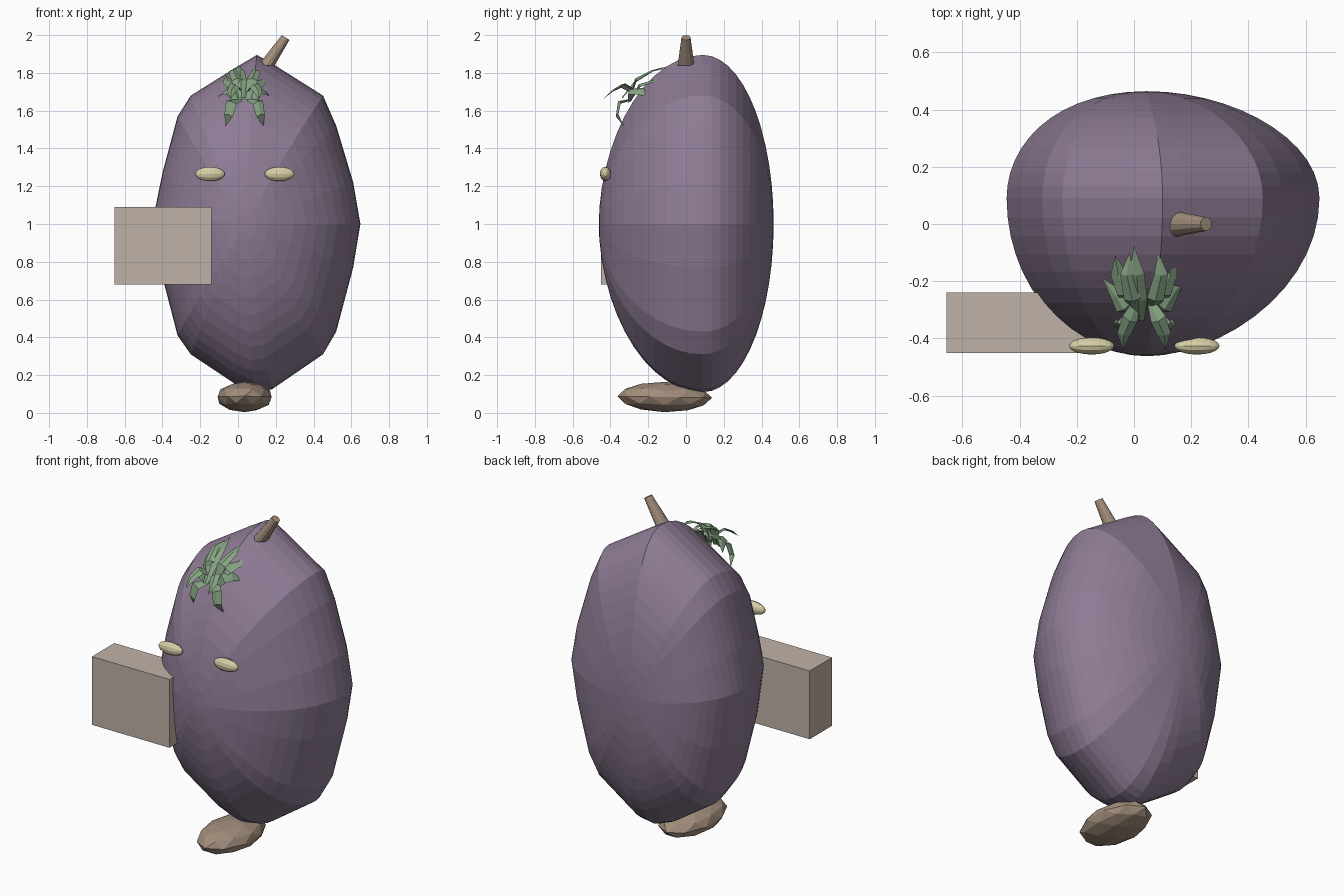
import bpy, math
from mathutils import Vector, Euler

if "Cube" in bpy.data.objects:
    bpy.data.objects.remove(bpy.data.objects["Cube"])


def material(name, rgb):
    m = bpy.data.materials.new(name)
    m.diffuse_color = (*rgb, 1)
    m.use_nodes = True
    m.node_tree.nodes["Principled BSDF"].inputs["Base Color"].default_value = m.diffuse_color
    return m


PURPLE = material("purple skin", (0.27, 0.20, 0.30))
BROWN = material("brown", (0.36, 0.27, 0.20))
TAN = material("tan", (0.53, 0.45, 0.39))
GREEN = material("green", (0.24, 0.37, 0.23))
CREAM = material("cream", (0.68, 0.62, 0.38))


def mesh_object(name, verts, faces, mat):
    me = bpy.data.meshes.new(name)
    me.from_pydata([tuple(v) for v in verts], [], faces)
    me.update()
    me.materials.append(mat)
    ob = bpy.data.objects.new(name, me)
    bpy.context.collection.objects.link(ob)
    return ob


def finish(name, mat, scale=(1, 1, 1)):
    ob = bpy.context.object
    ob.name = name
    ob.scale = scale
    ob.data.materials.append(mat)
    return ob


# Body: faceted front outline lofted from front tip to back tip
OUTLINE = [(0.10, 1.895), (0.18, 1.85), (0.45, 1.68), (0.52, 1.52), (0.61, 1.22),
           (0.648, 1.0), (0.61, 0.77), (0.52, 0.43), (0.45, 0.31), (0.18, 0.125),
           (0.09, 0.11), (-0.01, 0.15), (-0.25, 0.31), (-0.32, 0.41), (-0.395, 0.70),
           (-0.445, 1.05), (-0.40, 1.27), (-0.32, 1.57), (-0.25, 1.68), (-0.01, 1.83)]
N, RINGS, WIDEST = len(OUTLINE), 26, 0.09
verts = [(0.045, -0.462, 0.98)]
for i in range(1, RINGS):
    a = math.pi * i / RINGS
    u = -math.cos(a)
    y = WIDEST + u * (0.552 if u < 0 else 0.374)
    r = math.sin(a) ** (1.08 if u < 0 else 1.0)
    cx = 0.10 - 0.055 * abs(u) ** 2
    for x, z in OUTLINE:
        verts.append((cx + (x - 0.10) * r, y, 1.0 + (z - 1.0) * r))
verts.append((0.045, 0.464, 1.0))
last = len(verts) - 1
faces = []
for j in range(N):
    k = (j + 1) % N
    faces.append((0, 1 + j, 1 + k))
    faces.append((last, last - N + k, last - N + j))
    for i in range(RINGS - 2):
        b = 1 + i * N
        faces.append((b + j, b + N + j, b + N + k, b + k))
mesh_object("body", verts, faces, PURPLE)

# Stem: tapered twelve-sided stalk leaning right
base, tip = Vector((0.15, 0, 1.84)), Vector((0.252, 0, 1.987))
sides = 12
lean = Euler((0, math.radians(32), 0)).to_matrix()
sv = []
for c, r, rot in ((base, 0.044, None), (tip, 0.024, lean)):
    for i in range(sides):
        a = math.tau * i / sides
        p = Vector((r * math.cos(a), r * math.sin(a), 0))
        sv.append(c + (rot @ p if rot else p))
sf = [(i, (i + 1) % sides, sides + (i + 1) % sides, sides + i) for i in range(sides)]
sf += [tuple(reversed(range(sides))), tuple(range(sides, 2 * sides))]
mesh_object("stem", sv, sf, BROWN)

# Foot: low-poly pebble
bpy.ops.mesh.primitive_ico_sphere_add(subdivisions=2, radius=1, location=(0.035, -0.113, 0.084),
                                      rotation=(math.radians(-1), 0, 0))
finish("foot", BROWN, (0.15, 0.25, 0.08))

# Eyes
for side, x in (("left", -0.148), ("right", 0.22)):
    bpy.ops.mesh.primitive_uv_sphere_add(segments=12, ring_count=10, radius=1,
                                         location=(x, -0.426, 1.265),
                                         rotation=(0, math.radians(90), 0))
    finish(side + "_eye", CREAM, (0.038, 0.03, 0.079))

# Side block
bpy.ops.mesh.primitive_cube_add(size=1, location=(-0.397, -0.345, 0.885))
finish("side_block", TAN, (0.515, 0.212, 0.41))


# Leaf tuft: folded, pointed strips following short curved paths
def leaf(name, path, width):
    pts = [Vector(p) for p in path]
    out = Vector((0, -0.7, 0.7))
    lv, lf = [], []
    for i, p in enumerate(pts):
        t = pts[min(i + 1, len(pts) - 1)] - pts[max(i - 1, 0)]
        s = t.cross(out)
        s = s.normalized() if s.length > 1e-4 else Vector((1, 0, 0))
        w = width * (0.5, 1.0, 0.8, 0.0)[i]
        drop = out * (0.35 * w)
        lv += [p - s * w - drop, p, p + s * w - drop]
    for i in range(len(pts) - 1):
        b = 3 * i
        if i == len(pts) - 2:
            lf += [(b, b + 1, b + 4), (b + 1, b + 2, b + 4)]
        else:
            lf += [(b, b + 1, b + 4, b + 3), (b + 1, b + 2, b + 5, b + 4)]
    lv, lf = lv[:-3] + [lv[-3], lv[-2], lv[-1]], lf
    return mesh_object(name, lv, lf, GREEN)


MID = 0.035
PAIRS = [
    ("upper_leaf", [(.02, -.30, 1.66), (.04, -.27, 1.77), (.06, -.18, 1.815), (.05, -.10, 1.825)], .03),
    ("shoulder_leaf", [(.03, -.30, 1.65), (.06, -.25, 1.74), (.09, -.18, 1.76), (.10, -.11, 1.79)], .035),
    ("side_leaf", [(.03, -.30, 1.65), (.07, -.30, 1.71), (.10, -.25, 1.71), (.145, -.19, 1.67)], .035),
    ("front_leaf", [(.02, -.27, 1.70), (.05, -.34, 1.74), (.07, -.39, 1.71), (.075, -.44, 1.66)], .03),
    ("lower_leaf", [(.03, -.30, 1.66), (.07, -.36, 1.65), (.085, -.37, 1.58), (.10, -.33, 1.52)], .03),
]
for name, path, w in PAIRS:
    for side, s in (("left", -1), ("right", 1)):
        leaf(side + "_" + name, [(MID + s * x, y, z) for x, y, z in path], w)
leaf("middle_leaf", [(.02, -.34, 1.67), (.015, -.27, 1.76), (.01, -.18, 1.815), (0, -.075, 1.84)], .032)
